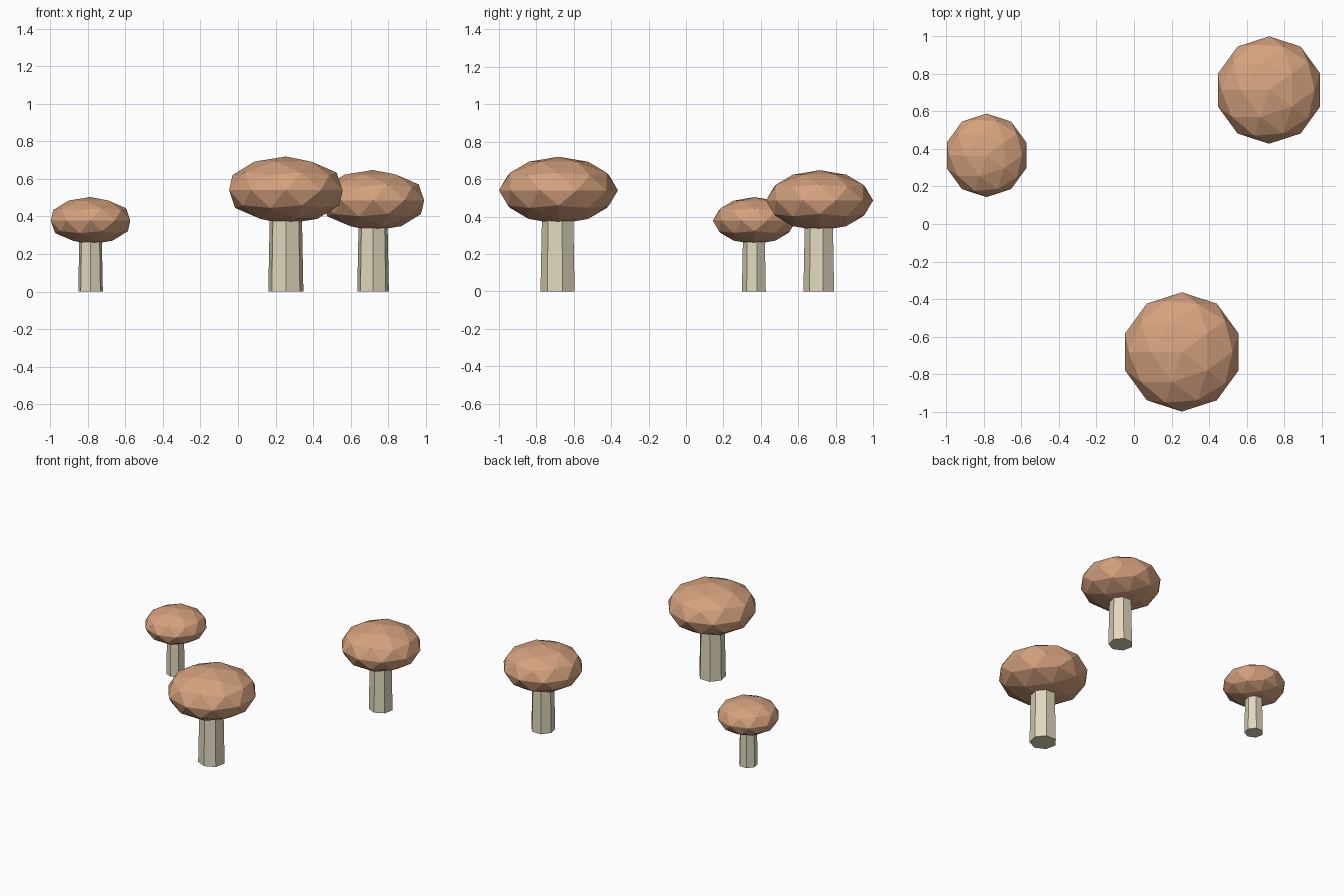
import bpy
import math

if "Cube" in bpy.data.objects:
    bpy.data.objects.remove(bpy.data.objects["Cube"])


def make_material(name, color):
    mat = bpy.data.materials.new(name)
    mat.diffuse_color = (*color, 1.0)
    mat.use_nodes = True
    mat.node_tree.nodes["Principled BSDF"].inputs["Base Color"].default_value = mat.diffuse_color
    return mat


cap_brown = make_material("cap_brown", (0.665, 0.36, 0.21))
stalk_cream = make_material("stalk_cream", (0.74, 0.68, 0.50))


def finish(obj, name, mat):
    obj.name = name
    obj.data.materials.append(mat)


def mushroom(label, x, y, s):
    # Seven-sided, slightly tapered stalk reaching up inside the cap
    height = 0.45 * s
    bpy.ops.mesh.primitive_cone_add(
        vertices=7, radius1=0.096 * s, radius2=0.087 * s, depth=height,
        location=(x, y, height / 2), rotation=(0, 0, math.pi))
    finish(bpy.context.object, label + "_stalk", stalk_cream)

    # Flattened faceted cap
    bpy.ops.mesh.primitive_ico_sphere_add(
        subdivisions=2, radius=0.318 * s,
        location=(x, y, 0.54 * s), rotation=(0, 0, math.pi))
    cap = bpy.context.object
    cap.scale.z = 0.565
    finish(cap, label + "_cap", cap_brown)


mushroom("large", 0.255, -0.682, 1.0)
mushroom("medium", 0.72, 0.714, 0.9)
mushroom("small", -0.786, 0.366, 0.7)
